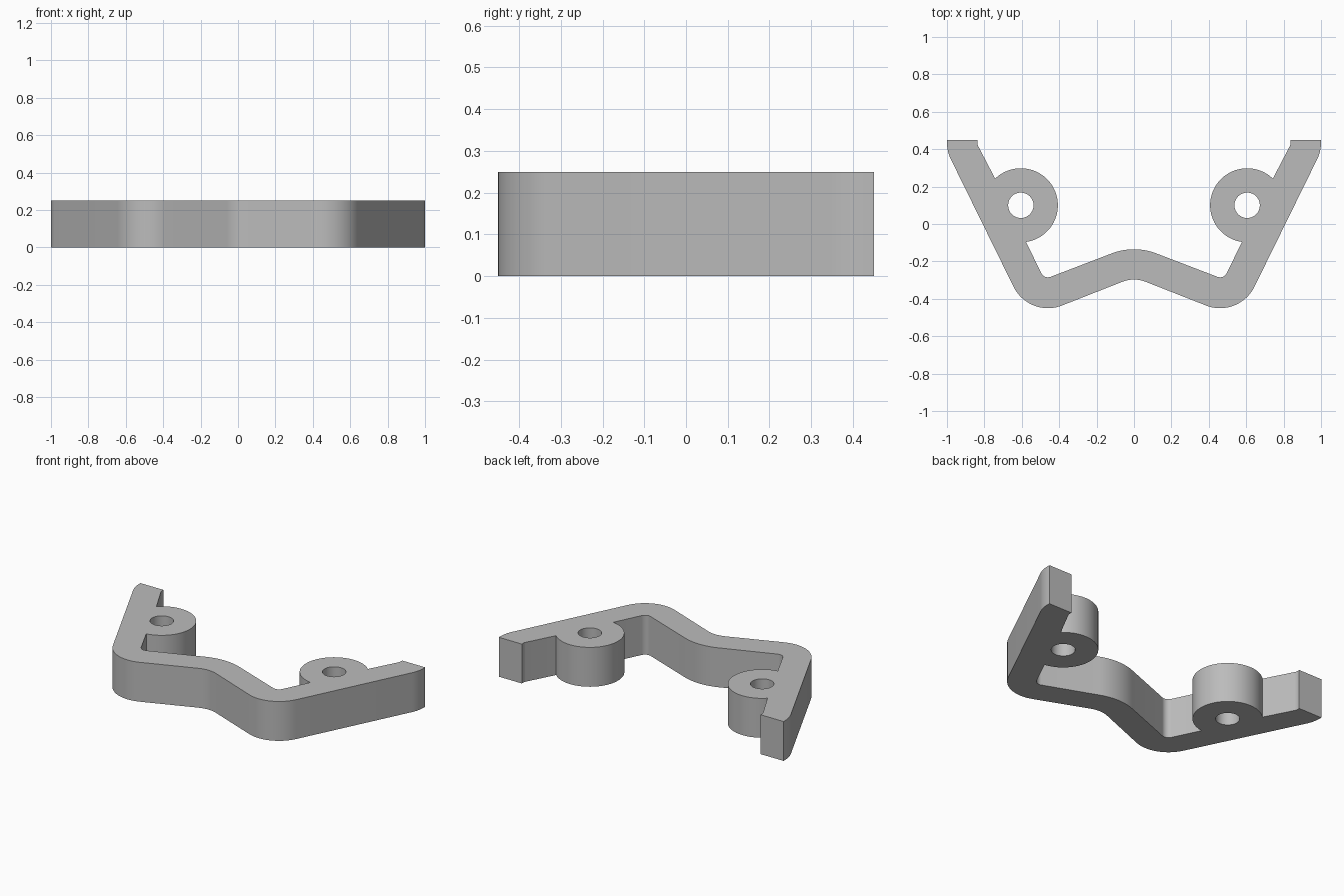
import bpy
import bmesh
from math import acos, cos, sin, radians, degrees
from mathutils import Vector

cube = bpy.data.objects.get("Cube")
if cube:
    bpy.data.objects.remove(cube, do_unlink=True)

HEIGHT = 0.25
ARM = -26       # direction of the arm's outward normal, degrees
WING = -111     # direction of the front wing's outward normal
BOSS, BOSS_R, HOLE_R = (0.605, 0.1), 0.198, 0.068
CORNER, TIP = (0.46, -0.245), (0.8, 0.435)


def arc(centre, radius, start, end, steps=12):
    """Points along an arc, angles in degrees."""
    angles = [radians(start + (end - start) * i / steps) for i in range(steps + 1)]
    return [Vector((centre[0] + radius * cos(a), centre[1] + radius * sin(a), 0))
            for a in angles]


def mirrored(points):
    return [Vector((-p.x, p.y, 0)) for p in reversed(points)]


# Where the boss circle meets the inner face of the arm
normal = Vector((cos(radians(ARM)), sin(radians(ARM)), 0))
gap = (Vector((*CORNER, 0)) - Vector((*BOSS, 0))).dot(normal) + 0.04
spread = degrees(acos(gap / BOSS_R))

# Left half of the outline, from the front middle round to the back middle
half = arc((0, -0.465), 0.168, 90, 69, 8)
half += arc(CORNER, 0.205, WING, ARM, 20)
half += arc(TIP, 0.2, ARM, 0, 8)
half += [Vector((1.0, 0.45, 0)), Vector((0.838, 0.45, 0))]
half += arc(TIP, 0.038, 0, ARM, 5)
half += arc(BOSS, BOSS_R, ARM + 360 - (360 - spread), ARM + 360 - spread, 48)
half += arc(CORNER, 0.04, ARM, WING, 10)
half += arc((0, -0.465), 0.33, 69, 90, 8)
outline = half[:-1] + mirrored(half)[:-1]

# Screw holes through both bosses
hole = arc(BOSS, HOLE_R, 0, 360, 32)[:-1]

# Fill the profile and extrude it
bm = bmesh.new()
edges = []
for loop in (outline, hole, mirrored(hole)):
    verts = [bm.verts.new(p) for p in loop]
    edges += [bm.edges.new((v, verts[i - 1])) for i, v in enumerate(verts)]
bmesh.ops.triangle_fill(bm, edges=edges, use_beauty=True, normal=(0, 0, 1))
result = bmesh.ops.extrude_face_region(bm, geom=bm.faces[:], use_keep_orig=True)
top = [g for g in result["geom"] if isinstance(g, bmesh.types.BMVert)]
bmesh.ops.translate(bm, verts=top, vec=(0, 0, HEIGHT))
bmesh.ops.recalc_face_normals(bm, faces=bm.faces[:])
mesh = bpy.data.meshes.new("bracket")
bm.to_mesh(mesh)
bm.free()

bracket = bpy.data.objects.new("bracket", mesh)
bpy.context.collection.objects.link(bracket)

# Plain grey plastic
grey = bpy.data.materials.new("grey")
colour = (0.5, 0.5, 0.5, 1)
grey.use_nodes = True
grey.diffuse_color = colour
grey.node_tree.nodes["Principled BSDF"].inputs["Base Color"].default_value = colour
mesh.materials.append(grey)

bpy.ops.object.select_all(action='DESELECT')
bracket.select_set(True)
bpy.context.view_layer.objects.active = bracket
bpy.ops.object.shade_smooth_by_angle(angle=radians(30))
